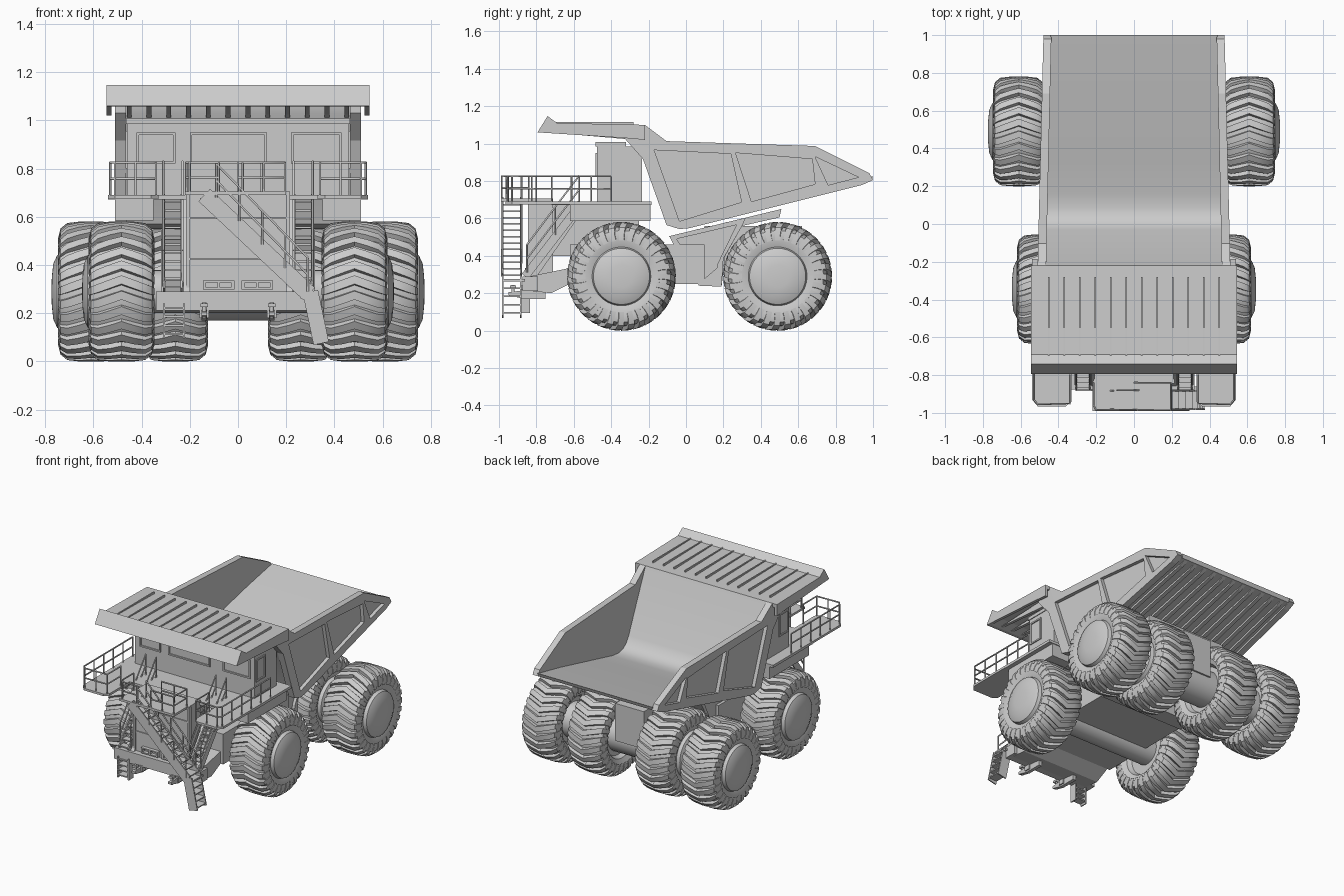
import bpy, bmesh
from math import sin, cos, pi
from mathutils import Vector

if "Cube" in bpy.data.objects:
    bpy.data.objects.remove(bpy.data.objects["Cube"])


def finish(name, bm, smooth=False):
    bmesh.ops.remove_doubles(bm, verts=bm.verts, dist=1e-5)
    bmesh.ops.recalc_face_normals(bm, faces=bm.faces)
    me = bpy.data.meshes.new(name)
    bm.to_mesh(me)
    bm.free()
    ob = bpy.data.objects.new(name, me)
    bpy.context.collection.objects.link(ob)
    if smooth:
        bpy.ops.object.select_all(action='DESELECT')
        ob.select_set(True)
        bpy.context.view_layer.objects.active = ob
        bpy.ops.object.shade_smooth_by_angle(angle=0.6)
    return ob


AXES = {'x': lambda c: (c.z, c.x, c.y), 'y': lambda c: (c.x, c.z, c.y), 'z': lambda c: tuple(c)}


def add_plate(bm, loops, a, b, axis='x'):
    """Outline with optional holes, extruded along an axis from a to b."""
    t = bmesh.new()
    for loop in loops:
        vs = [t.verts.new((u, v, a)) for u, v in loop]
        for i in range(len(vs)):
            t.edges.new((vs[i - 1], vs[i]))
    bmesh.ops.triangle_fill(t, edges=t.edges[:], use_beauty=True, normal=(0, 0, 1))
    g = bmesh.ops.extrude_face_region(t, geom=t.faces[:])['geom']
    for v in g:
        if isinstance(v, bmesh.types.BMVert):
            v.co.z = b
    for v in t.verts:
        v.co = AXES[axis](v.co)
    me = bpy.data.meshes.new("tmp")
    t.to_mesh(me)
    t.free()
    bm.from_mesh(me)
    bpy.data.meshes.remove(me)


def plate(name, loops, a, b, axis='x', smooth=False):
    bm = bmesh.new()
    add_plate(bm, loops, a, b, axis)
    return finish(name, bm, smooth)


def rect(u0, u1, v0, v1):
    return [(u0, v0), (u1, v0), (u1, v1), (u0, v1)]


def box(name, x0, x1, y0, y1, z0, z1):
    return plate(name, [rect(y0, y1, z0, z1)], x0, x1)


def tubes(name, lines, r=0.005):
    cu = bpy.data.curves.new(name, 'CURVE')
    cu.dimensions, cu.bevel_depth, cu.bevel_resolution = '3D', r, 1
    cu.use_fill_caps = True
    for pts in lines:
        sp = cu.splines.new('POLY')
        sp.points.add(len(pts) - 1)
        for p, c in zip(sp.points, pts):
            p.co = (*c, 1)
    ob = bpy.data.objects.new(name, cu)
    bpy.context.collection.objects.link(ob)


def railing(name, path, h=0.135, gap=0.11):
    """Top rail, middle rail and posts over a path of floor points."""
    path = [Vector(p) for p in path]
    lines = [[p + Vector((0, 0, k)) for p in path] for k in (h, h * 0.5)]
    for p, q in zip(path, path[1:]):
        n = max(1, round((q - p).length / gap))
        for i in range(n + 1):
            c = p.lerp(q, i / n)
            lines.append([c, c + Vector((0, 0, h))])
    tubes(name, lines)


def stair(name, p, q, axis, w0, w1, n, band):
    """Two stringers and n treads; p and q lie in the plane across the axis."""
    p, q = Vector(p), Vector(q)
    d = (q - p).normalized()
    o = Vector((-d.y, d.x)) * band / 2
    bm = bmesh.new()
    for w in (w0, w1 - 0.008):
        add_plate(bm, [[tuple(c) for c in (p - o, q - o, q + o, p + o)]], w, w + 0.008, axis)
    for i in range(n):
        c = p.lerp(q, (i + 0.5) / n)
        add_plate(bm, [rect(c.x - band / 2, c.x + band / 2, c.y - 0.004, c.y + 0.004)], w0, w1, axis)
    finish(name, bm)


def taper(ob):
    for v in ob.data.vertices:
        v.co.x *= 1 - 0.06 * max(0, v.co.y + 0.2) / 1.2


# Tyres with chevron lugs and domed hubs
def wheel(name, x, y, side):
    bm = bmesh.new()
    prof = [(-.085, 0), (-.085, .15), (-.115, .165), (-.135, .21), (-.128, .245), (-.1, .264), (0, .27),
            (.1, .264), (.128, .245), (.135, .21), (.118, .157), (.14, .15), (.156, .115), (.162, .06), (.164, 0)]
    vs = [bm.verts.new((a, r, 0)) for a, r in prof]
    es = [bm.edges.new(e) for e in zip(vs, vs[1:])]
    bmesh.ops.spin(bm, geom=vs + es, cent=(0, 0, 0), axis=(1, 0, 0), angle=2 * pi, steps=56)
    half = [(.136, .222), (.126, .262), (.098, .284), (.05, .29)]
    stations = [(-w, r) for w, r in half] + [(0, .291)] + half[::-1]
    n = 28
    for i in range(n):
        rows = []
        for w, r in stations:
            a = 2 * pi * i / n - 0.17 * (1 - abs(w) / .136)
            rows.append([bm.verts.new((w, k * cos(a + t), k * sin(a + t)))
                         for k, t in ((r, -.062), (r, .062), (r - .03, .075), (r - .03, -.075))])
        for A, B in zip(rows, rows[1:]):
            for j in range(4):
                bm.faces.new((A[j - 1], A[j], B[j], B[j - 1]))
        bm.faces.new(rows[0])
        bm.faces.new(rows[-1])
    for v in bm.verts:
        v.co = (x + v.co.x * side, y + v.co.y, .29 + v.co.z)
    finish(name, bm, True)


for s, tag in ((-1, "left"), (1, "right")):
    wheel("front_wheel_" + tag, s * .483, -.345, s)
    wheel("rear_outer_wheel_" + tag, s * .61, .49, s)
    wheel("rear_inner_wheel_" + tag, s * .26, .49, s)

for nm, y, w, r in (("front_axle", -.345, .45, .09), ("rear_axle", .49, .58, .12)):
    plate(nm, [[(y + r * cos(i * pi / 12), .29 + r * sin(i * pi / 12)) for i in range(24)]], -w, w, 'x', True)

# Dump body side walls with recessed panels
wall = [(-.22, 1.10), (-.104, 1.013), (.69, .987), (.98, .842), (1, .805), (.94, .778), (.02, .548),
        (-.035, .543), (-.104, .564), (-.23, .917), (-.33, 1.03), (-.33, 1.10)]
panels = [[(-.17, .965), (.24, .945), (.297, .687), (-.035, .585)],
          [(.265, .95), (.675, .917), (.69, .783), (.35, .69)],
          [(.69, .93), (.922, .82), (.76, .778)]]
for s in (-1, 1):
    taper(plate("body_side_frame", [wall] + panels, s * .485, s * .51))
    taper(plate("body_side_panel", [wall], s * .465, s * .485))
    plate("canopy_side", [[(-.794, 1.06), (-.74, 1.147), (-.69, 1.11), (-.22, 1.10), (-.22, 1.02), (-.33, 1.03)]],
          s * .525, s * .545)

# Body front wall and curved floor as one sheet
top = [(-.22, 1.10), (-.03, .69), (.0, .645), (.04, .62), (.09, .612), (.16, .622), (.33, .665), (.75, .77), (1, .825)]
under = [(.99, .80), (.75, .745), (.33, .64), (.02, .565), (-.035, .55), (-.098, .57), (-.225, .917), (-.3, 1.03), (-.3, 1.10)]
taper(plate("body_floor", [top + under], -.47, .47, 'x', True))
for i in range(11):
    x = -.42 + .084 * i
    taper(plate("floor_rib", [[(.02, .548), (.94, .778), (.985, .80), (.75, .76), (.02, .58)]], x - .014, x + .014))

# Canopy slab, lip and ribs
plate("canopy", [[(-.794, 1.06), (-.74, 1.147), (-.69, 1.11), (-.22, 1.10), (-.22, 1.075), (-.7, 1.08), (-.77, 1.058)]],
      -.545, .545)
for i in range(12):
    x = -.451 + .082 * i
    box("canopy_top_rib", x - .004, x + .004, -.71, -.28, 1.10, 1.115)
    plate("canopy_under_rib", [[(-.76, 1.062), (-.25, 1.08), (-.25, 1.0), (-.33, 1.025)]], x - .01, x + .01)

# Frame and belly
plate("main_frame", [[(-.09, .505), (.51, .65), (.5, .605), (.3, .56), (.21, .40), (.19, .235), (.07, .24), (.02, .3)]],
      -.3, .3)
for s in (-1, 1):
    outer = [(-.09, .505), (.32, .604), (.3, .56), (.2, .385), (.19, .235), (.07, .24), (.02, .3)]
    inner = [(-.05, .49), (.27, .565), (.17, .36), (.165, .335), (.09, .27), (.06, .31)]
    plate("frame_edging", [outer, inner], s * .3, s * .32)
box("chassis", -.32, .32, -.62, .1, .25, .46)
box("rear_frame", -.11, .11, .1, .62, .3, .56)
plate("bumper_arms", [[(-.86, .215), (-.86, .285), (-.62, .335), (-.62, .25), (-.72, .2)]], -.3, .3)
box("bumper", -.34, .32, -.875, -.79, .212, .29)

# Radiator with seams and lights
box("radiator", -.21, .21, -.835, -.71, .29, .705)
box("engine_block", -.2, .2, -.71, -.25, .4, .69)
for z in (.42, .59, .695):
    box("radiator_bar", -.215, .215, -.842, -.83, z, z + .01)
for s in (-1, 1):
    box("radiator_edge", s * .2, s * .215, -.845, -.82, .29, .70)
    plate("light_frame", [rect(s * .08 - .065, s * .08 + .065, .298, .336),
                          rect(s * .08 - .052, s * .08 - .006, .306, .328),
                          rect(s * .08 + .006, s * .08 + .052, .306, .328)], -.86, -.83, 'y')
    # Tow hooks
    plate("tow_hook", [[(-.95, .205), (-.95, .19), (-.87, .17), (-.75, .17), (-.75, .215), (-.87, .215)]],
          s * .14 - .012, s * .14 + .012)
    tubes("tow_pin", [[(s * .14, -.925, .18), (s * .14, -.925, .245)]], .009)
    box("tow_pin_head", s * .14 - .016, s * .14 + .016, -.94, -.91, .225, .24)
    box("bumper_bracket", s * .14 - .02, s * .14 + .02, -.88, -.84, .10 + .08, .22)

# Decks and support boxes
box("rear_deck", -.54, .54, -.62, -.185, .672, .69)
box("centre_deck", -.33, .33, -.72, -.6, .672, .69)
box("front_platform", -.22, .2, -.99, -.83, .69, .705)
for s in (-1, 1):
    plate("side_platform", [[(s * .33, -.6), (s * .54, -.6), (s * .54, -.93), (s * .51, -.965), (s * .36, -.965), (s * .33, -.94)]],
          .675, .69, 'z')
    box("deck_support", s * .35, s * .51, -.62, -.19, .585, .672)
    plate("deck_strut", [[(-.86, .285), (-.80, .285), (-.53, .672), (-.59, .672)]], s * .2, s * .225)

# Cab house, roof, windows
box("cab_house", -.46, .46, -.475, -.235, .69, .985)
box("cab_roof", -.465, .465, -.485, -.32, .985, 1.008)
for s in (-1, 1):
    plate("side_window", [rect(-.465, -.36, .80, .955), rect(-.455, -.37, .81, .945)], s * .46, s * .467)
for x0, x1 in ((.22, .43), (-.2, .12), (-.42, -.26)):
    plate("front_window", [rect(x0, x1, .82, .95), rect(x0 + .01, x1 - .01, .83, .94)], -.483, -.475, 'y')

# Stairs and ladders
stair("front_stair", (.295, .28), (-.14, .69), 'y', -.985, -.88, 12, .07)
stair("lower_ladder", (.345, .075), (.30, .29), 'y', -.985, -.88, 5, .065)
box("stair_landing", .26, .335, -.985, -.86, .262, .275)
stair("left_step_ladder", (-.86, .095), (-.86, .24), 'x', -.31, -.22, 4, .05)
for s in (-1, 1):
    a, b = sorted((s * .23, s * .31))
    stair("side_stair", (-.86, .29), (-.56, .68), 'x', a, b, 11, .045)
    for x in (a, b):
        railing("side_stair_rail", [(x, -.85, .31), (x, -.7, .51), (x, -.57, .68)], .15, .2)

# Railings
for y in (-.985, -.88):
    railing("front_stair_rail", [(-.09, y, .68), (.29, y, .29)], .14, .14)
railing("front_platform_rail", [(-.08, -.985, .70), (-.2, -.985, .70), (-.215, -.96, .70), (-.215, -.84, .70)], .125)
railing("platform_back_rail", [(.0, -.84, .70), (.195, -.84, .70), (.195, -.985, .70), (.02, -.985, .70)], .125)
for s in (-1, 1):
    railing("deck_rail", [(s * .34, -.8, .69), (s * .34, -.95, .69), (s * .51, -.955, .69),
                          (s * .53, -.93, .69), (s * .53, -.40, .69)])
